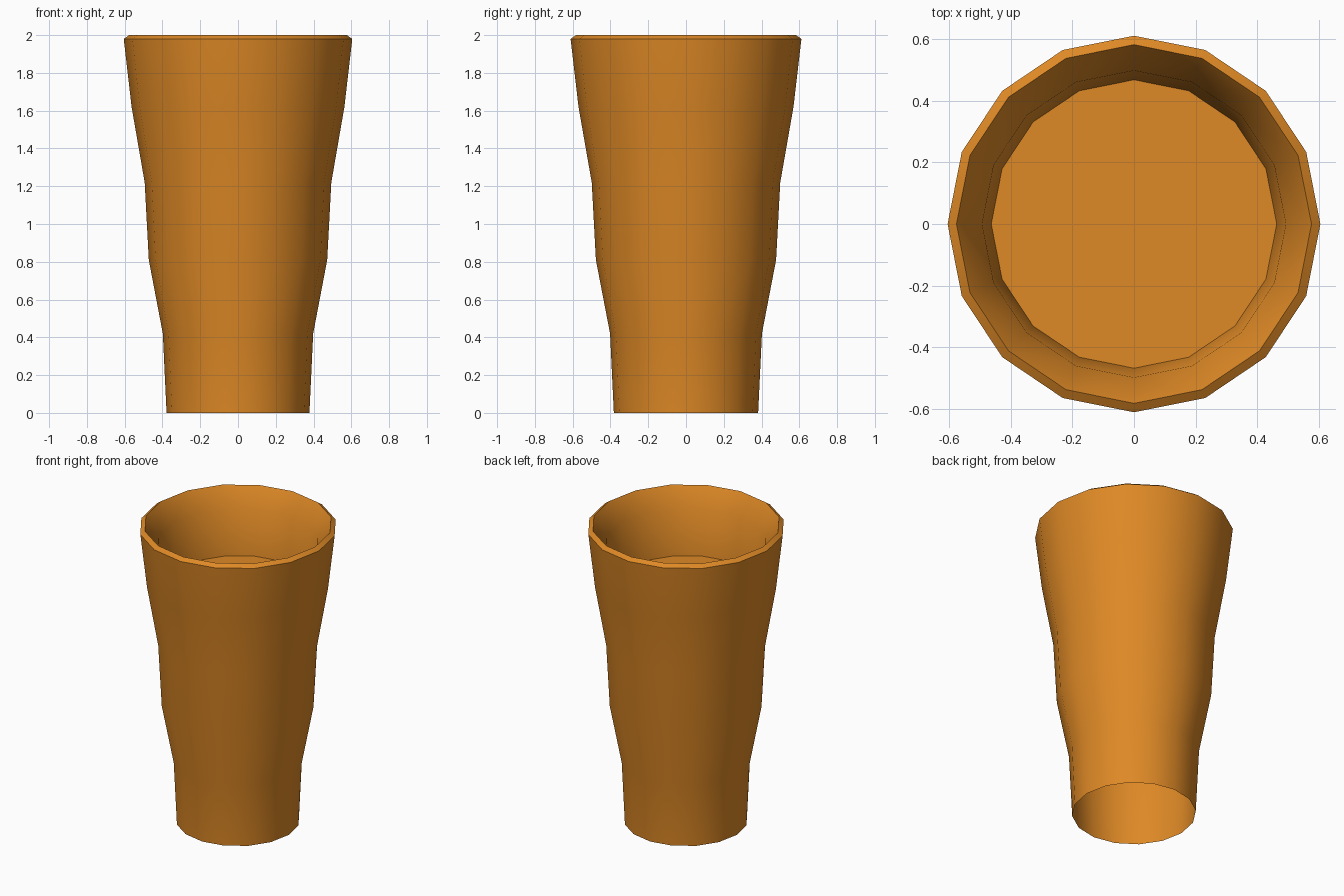
import bpy, bmesh, math

if "Cube" in bpy.data.objects:
    bpy.data.objects.remove(bpy.data.objects["Cube"])

SIDES = 16

# one flat colour for the whole cup
mat = bpy.data.materials.new("amber_orange")
mat.diffuse_color = (0.73, 0.25, 0.019, 1.0)
mat.use_nodes = True
mat.node_tree.nodes["Principled BSDF"].inputs["Base Color"].default_value = mat.diffuse_color

# (radius, height): open foot, stepped outer wall, bevelled rim, inner lip, raised floor
profile = [
    (0.382, 0.00), (0.402, 0.42), (0.477, 0.81), (0.499, 1.22),
    (0.569, 1.62), (0.611, 1.98), (0.582, 2.00), (0.498, 1.87), (0.468, 1.57),
]


def ring(bm, radius, z):
    """One 16-sided loop, very slightly narrower across x."""
    return [bm.verts.new((0.99 * radius * math.cos(2 * math.pi * i / SIDES),
                          radius * math.sin(2 * math.pi * i / SIDES), z))
            for i in range(SIDES)]


bm = bmesh.new()
rings = [ring(bm, r, z) for r, z in profile]

# walls
for low, high in zip(rings, rings[1:]):
    for i in range(SIDES):
        j = (i + 1) % SIDES
        bm.faces.new((low[i], low[j], high[j], high[i]))

# flat floor inside the cup
bm.faces.new(rings[-1])

mesh = bpy.data.meshes.new("cup")
bm.to_mesh(mesh)
bm.free()
cup = bpy.data.objects.new("cup", mesh)
bpy.context.collection.objects.link(cup)
mesh.materials.append(mat)

# smooth walls, sharp rim and floor edge
bpy.context.view_layer.objects.active = cup
cup.select_set(True)
bpy.ops.object.shade_smooth_by_angle(angle=math.radians(30))
